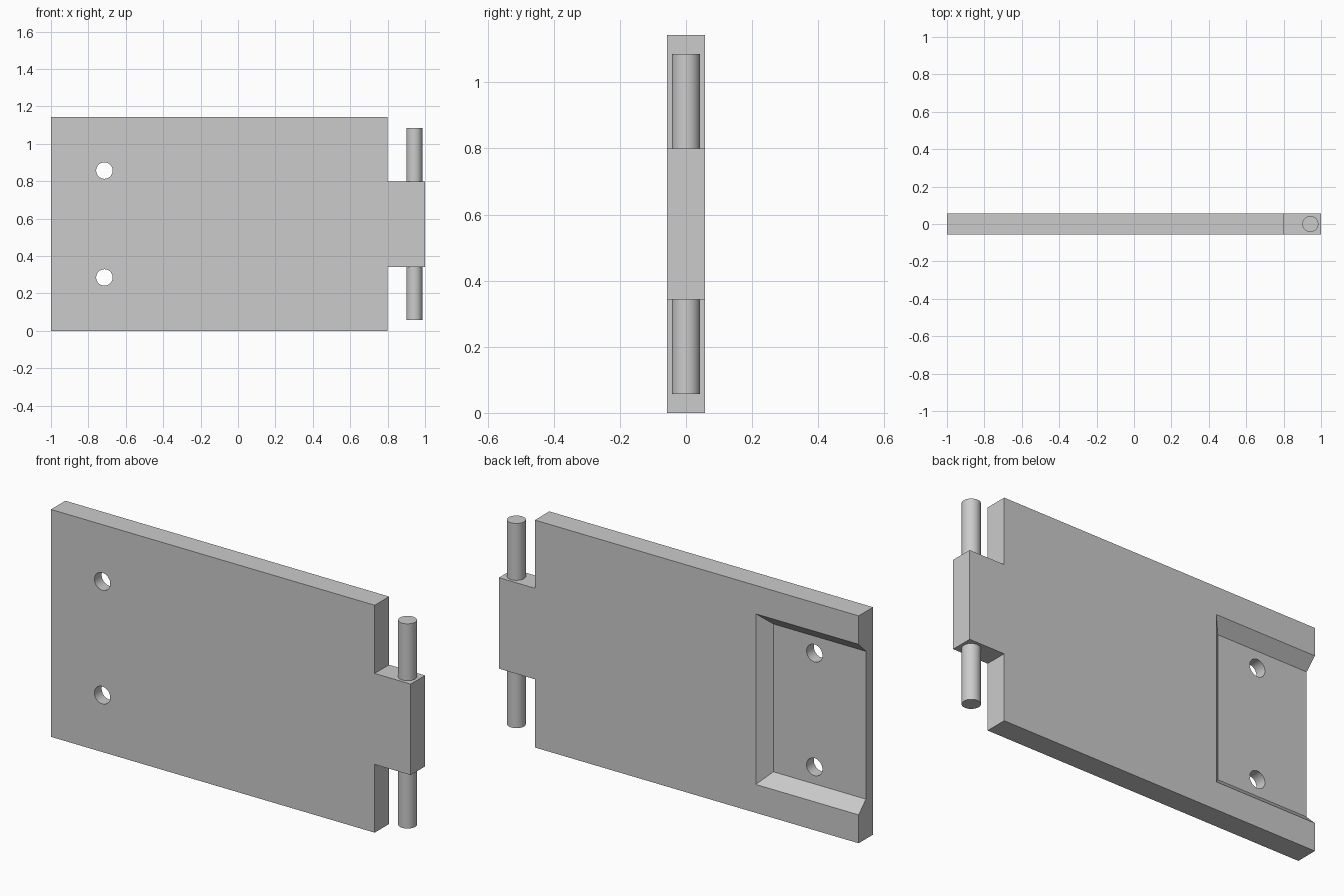
import bpy
import bmesh
from math import radians
from mathutils import Matrix, Vector

cube = bpy.data.objects.get("Cube")
if cube:
    bpy.data.objects.remove(cube, do_unlink=True)

U = 2 / 35          # design module: half the plate thickness
HEIGHT = 20 * U

grey = bpy.data.materials.new("plain grey")
grey.use_nodes = True
grey.diffuse_color = (0.6, 0.6, 0.6, 1)
grey.node_tree.nodes["Principled BSDF"].inputs["Base Color"].default_value = (0.6, 0.6, 0.6, 1)


def make_object(name, bm):
    bmesh.ops.recalc_face_normals(bm, faces=bm.faces)
    mesh = bpy.data.meshes.new(name)
    bm.to_mesh(mesh)
    bm.free()
    obj = bpy.data.objects.new(name, mesh)
    bpy.context.collection.objects.link(obj)
    return obj


def cylinder(name, radius, depth, matrix):
    bm = bmesh.new()
    bmesh.ops.create_cone(bm, cap_ends=True, segments=48, radius1=radius,
                          radius2=radius, depth=depth, matrix=matrix)
    return make_object(name, bm)


def activate(obj):
    bpy.ops.object.select_all(action='DESELECT')
    obj.select_set(True)
    bpy.context.view_layer.objects.active = obj


def cut(target, cutter):
    cutter.hide_render = True
    mod = target.modifiers.new("cut", 'BOOLEAN')
    mod.operation = 'DIFFERENCE'
    mod.solver = 'EXACT'
    mod.object = cutter
    activate(target)
    bpy.ops.object.modifier_apply(modifier=mod.name)
    bpy.data.objects.remove(cutter, do_unlink=True)


# Plate with the hinge tab, extruded from its outline
outline = [(-1, 0), (0.8, 0), (0.8, 6 * U), (1, 6 * U),
           (1, 14 * U), (0.8, 14 * U), (0.8, HEIGHT), (-1, HEIGHT)]
bm = bmesh.new()
face = bm.faces.new([bm.verts.new((x, -U, z)) for x, z in outline])
ext = bmesh.ops.extrude_face_region(bm, geom=[face])
bmesh.ops.translate(bm, vec=(0, 2 * U, 0),
                    verts=[g for g in ext["geom"] if isinstance(g, bmesh.types.BMVert)])
plate = make_object("hinge_plate", bm)

# Recess in the back, sloped on three sides and open at the end
bm = bmesh.new()
for y, grow in ((0, 0), (2 * U, 2 * U)):
    for x in (-1.2, -8.5 * U + grow):
        for z in (3.5 * U - grow, HEIGHT - 3.5 * U + grow):
            bm.verts.new((x, y, z))
bmesh.ops.convex_hull(bm, input=bm.verts)
cut(plate, make_object("recess_cutter", bm))

# Two screw holes through the recess floor
for z in (5 * U, 15 * U):
    place = Matrix.Translation(Vector((-12.5 * U, 0, z))) @ Matrix.Rotation(radians(90), 4, 'X')
    cut(plate, cylinder("hole_cutter", 0.044, 0.5, place))

# Hinge pin running through the tab
pin = cylinder("hinge_pin", 0.75 * U, 18 * U,
               Matrix.Translation(Vector((1 - U, 0, HEIGHT / 2))))

for obj in (plate, pin):
    obj.data.materials.clear()
    obj.data.materials.append(grey)
    activate(obj)
    bpy.ops.object.shade_smooth_by_angle(angle=radians(30))
